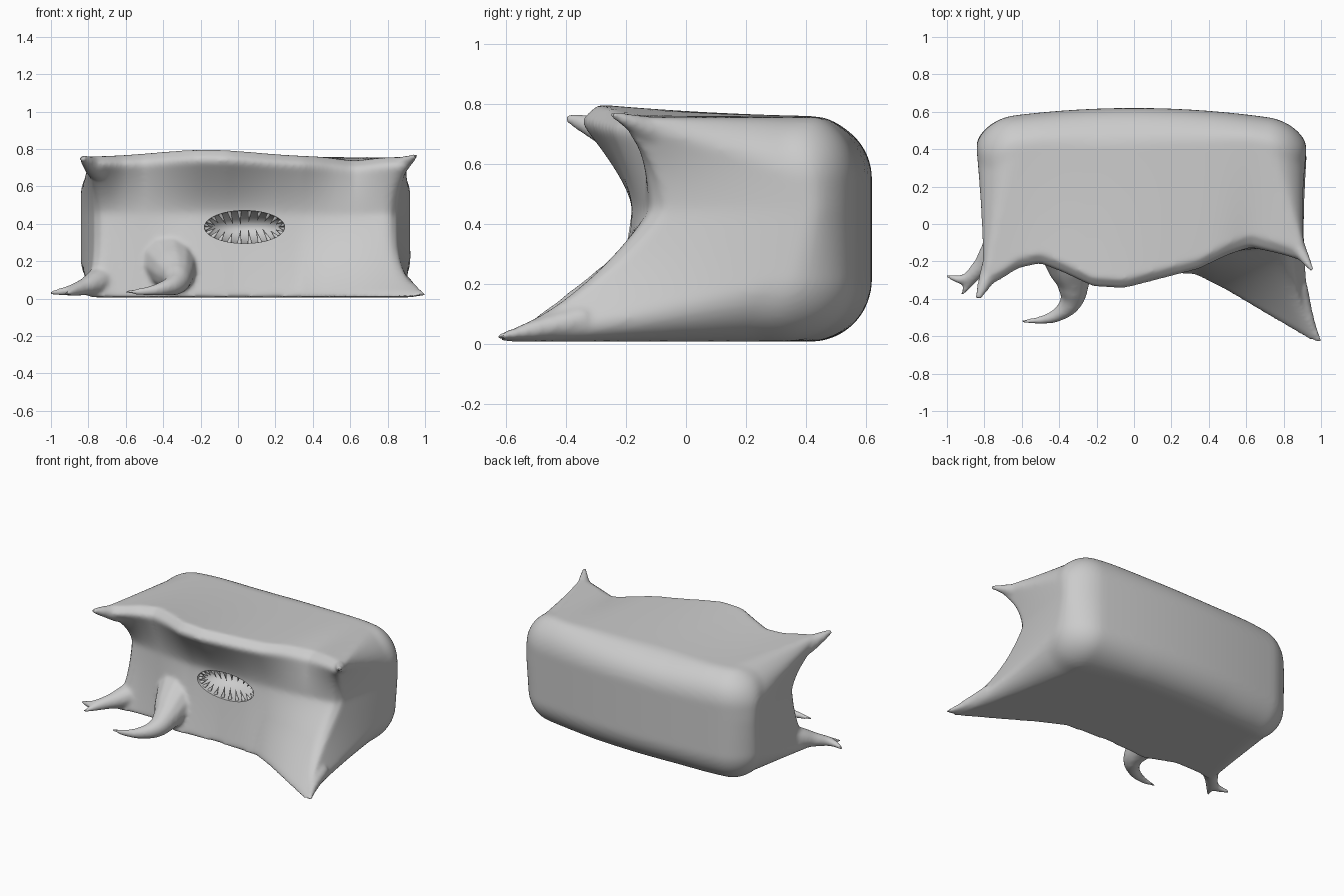
import bpy, bmesh, math, random
from mathutils import Vector, Matrix

random.seed(4)
if "Cube" in bpy.data.objects:
    bpy.data.objects.remove(bpy.data.objects["Cube"], do_unlink=True)

grey = bpy.data.materials.new("light grey")
grey.use_nodes = True
grey.diffuse_color = (0.6, 0.6, 0.6, 1)
grey.node_tree.nodes["Principled BSDF"].inputs["Base Color"].default_value = (0.6, 0.6, 0.6, 1)

# Depth of the front skin along its upper lip, waist and lower lip
UPPER = [(-.85, -.37), (-.72, -.32), (-.62, -.25), (-.5, -.22), (-.36, -.28), (-.22, -.35),
         (-.05, -.36), (.15, -.305), (.35, -.25), (.5, -.17), (.62, -.12), (.82, -.18), (.95, -.24)]
WAIST = [(-.85, -.1), (-.5, -.15), (-.2, -.18), (.2, -.18), (.6, -.14), (.9, -.11)]
LOWER = [(-.85, -.22), (-.65, -.19), (-.5, -.19), (-.3, -.27), (0, -.25),
         (.33, -.27), (.5, -.36), (.7, -.48), (.97, -.64)]


def sample(table, x):
    if x <= table[0][0]:
        return table[0][1]
    for (x0, y0), (x1, y1) in zip(table, table[1:]):
        if x <= x1:
            s = (x - x0) / (x1 - x0)
            return y0 + (y1 - y0) * s
    return table[-1][1]


def front_depth(x, z):
    waist = sample(WAIST, x)
    if z > .45:
        lip = waist + (sample(UPPER, x) - waist) * min(1, (z - .45) / .27) ** 1.5
        return lip + .07 * max(0, (z - .69) / .07) ** 2    # rolled upper lip
    return waist + (sample(LOWER, x) - waist) * min(1, (.45 - z) / .43) ** 1.2


def make_object(name, bm):
    mesh = bpy.data.meshes.new(name)
    bm.to_mesh(mesh)
    bm.free()
    mesh.materials.append(grey)
    ob = bpy.data.objects.new(name, mesh)
    bpy.context.collection.objects.link(ob)
    return ob


def activate(ob):
    bpy.ops.object.select_all(action='DESELECT')
    ob.select_set(True)
    bpy.context.view_layer.objects.active = ob


def horn(name, points):
    """Tapered tube through (x, y, z, radius) points."""
    curve = bpy.data.curves.new(name, 'CURVE')
    curve.dimensions = '3D'
    curve.bevel_depth = 1
    curve.bevel_resolution = 4
    curve.use_fill_caps = True
    spline = curve.splines.new('BEZIER')
    spline.bezier_points.add(len(points) - 1)
    for bp, (x, y, z, r) in zip(spline.bezier_points, points):
        bp.co = (x, y, z)
        bp.radius = r
        bp.handle_left_type = bp.handle_right_type = 'AUTO'
    ob = bpy.data.objects.new(name, curve)
    bpy.context.collection.objects.link(ob)
    activate(ob)
    bpy.ops.object.convert(target='MESH')
    return bpy.context.object


# Body: box rounded at the back, pulled corners at the front
bm = bmesh.new()
bmesh.ops.create_cube(bm, size=2)
bmesh.ops.subdivide_edges(bm, edges=bm.edges[:], cuts=47, use_grid_fill=True)
half = Vector((.89, .45, .375))
for v in bm.verts:
    p = Vector(a * b for a, b in zip(v.co, half))
    r = .025 + .185 * min(1, (v.co.y + 1) / 1.4)
    q = Vector((max(r - half.x, min(half.x - r, p.x)),
                min(half.y - r, p.y),
                max(r - half.z, min(half.z - r, p.z))))
    d = p - q
    if d.length > 1e-6:
        p = q + d.normalized() * r
    t = (p.y + half.y) / (2 * half.y)
    c = p.z / half.z
    side = abs(p.x) / half.x
    pinch = 1 - .09 * (1 - t) ** 1.5
    flare = (1 - t) ** 2 * abs(c) ** 3 * side ** 4
    reach = -.05 if p.x < 0 else (.09 if c > 0 else .14)
    x = .04 + p.x * pinch + reach * flare
    z = .382 + p.z
    back = .62 - .07 * (x / .85) ** 2
    rim = .05 * max(0, (side - .93) / .07) ** 2 * (1 - c * c)
    y = (front_depth(x, z) + rim) * (1 - t) + back * t
    if c > 0:
        z += .04 * c ** 3 * (1 - t) ** 2 * math.exp(-((x + .17) / .38) ** 2)
        z -= .02 * c ** 3 * (1 - t) ** 2 * math.exp(-((x - .62) / .12) ** 2)
    v.co = (x, y, z)
body = make_object("body", bm)

# Horns at the corners, the hooked foot and the forked foot
horns = [
    horn("upper_left_horn", [(.76, .05, .67, .07), (.865, -.11, .71, .048), (.91, -.18, .738, .03),
                             (.955, -.25, .765, .012)]),
    horn("upper_right_horn", [(-.68, -.08, .66, .08), (-.76, -.24, .7, .06), (-.805, -.33, .73, .035),
                              (-.835, -.4, .755, .016)]),
    horn("lower_left_horn", [(.88, -.34, .08, .05), (.93, -.5, .048, .034), (.96, -.565, .034, .022),
                             (1.0, -.635, .02, .01)]),
    horn("hooked_foot", [(-.36, -.1, .19, .17), (-.34, -.23, .15, .125), (-.325, -.33, .115, .085),
                         (-.335, -.41, .08, .062), (-.4, -.48, .055, .04), (-.49, -.512, .04, .024),
                         (-.605, -.52, .035, .009)]),
    horn("forked_foot_outer", [(-.68, -.04, .12, .1), (-.76, -.16, .085, .07), (-.83, -.24, .06, .045),
                               (-.91, -.295, .042, .028), (-1.01, -.275, .03, .01)]),
    horn("forked_foot_inner", [(-.83, -.24, .06, .045), (-.88, -.31, .04, .028), (-.92, -.38, .024, .01)]),
]

# Fuse everything into one soft skin
activate(body)
for h in horns:
    h.select_set(True)
bpy.ops.object.join()
remesh = body.modifiers.new("fuse", 'REMESH')
remesh.mode = 'VOXEL'
remesh.voxel_size = .011
soft = body.modifiers.new("soften", 'SMOOTH')
soft.factor = .5
soft.iterations = 12
for m in ("fuse", "soften"):
    bpy.ops.object.modifier_apply(modifier=m)

# Mouth cavity
MX, MZ, RX, RZ = .035, .383, .215, .088
bm = bmesh.new()
bmesh.ops.create_uvsphere(bm, u_segments=48, v_segments=24, radius=1,
                          matrix=Matrix.Translation((MX, -.19, MZ)) @ Matrix.Diagonal((RX, .18, RZ, 1)))
cutter = make_object("mouth_cutter", bm)
cutter.hide_render = True
activate(body)
cut = body.modifiers.new("mouth", 'BOOLEAN')
cut.operation = 'DIFFERENCE'
cut.solver = 'EXACT'
cut.object = cutter
bpy.ops.object.modifier_apply(modifier="mouth")
bpy.data.objects.remove(cutter, do_unlink=True)
body.data.materials.clear()
body.data.materials.append(grey)
bpy.ops.object.shade_smooth_by_angle(angle=math.radians(40))

# Teeth along both jaws
for name, side, count in (("upper_teeth", 1, 12), ("lower_teeth", -1, 12)):
    bm = bmesh.new()
    for i in range(count):
        a = math.pi * (i + .5) / count
        x = MX + RX * math.cos(a)
        z = MZ + side * RZ * math.sin(a)
        length = random.uniform(.055, .085) * (.6 + .4 * math.sin(a))
        aim = Vector((-math.cos(a) * .9, .2, -side * (math.sin(a) + .15))).normalized()
        base = Vector((x, front_depth(x, z) + .025, z))
        bmesh.ops.create_cone(
            bm, cap_ends=True, segments=8, radius1=.013, radius2=.001, depth=length,
            matrix=Matrix.Translation(base + aim * (length / 2 - .006))
            @ aim.to_track_quat('Z', 'Y').to_matrix().to_4x4())
    activate(make_object(name, bm))
    bpy.ops.object.shade_smooth_by_angle(angle=math.radians(50))
